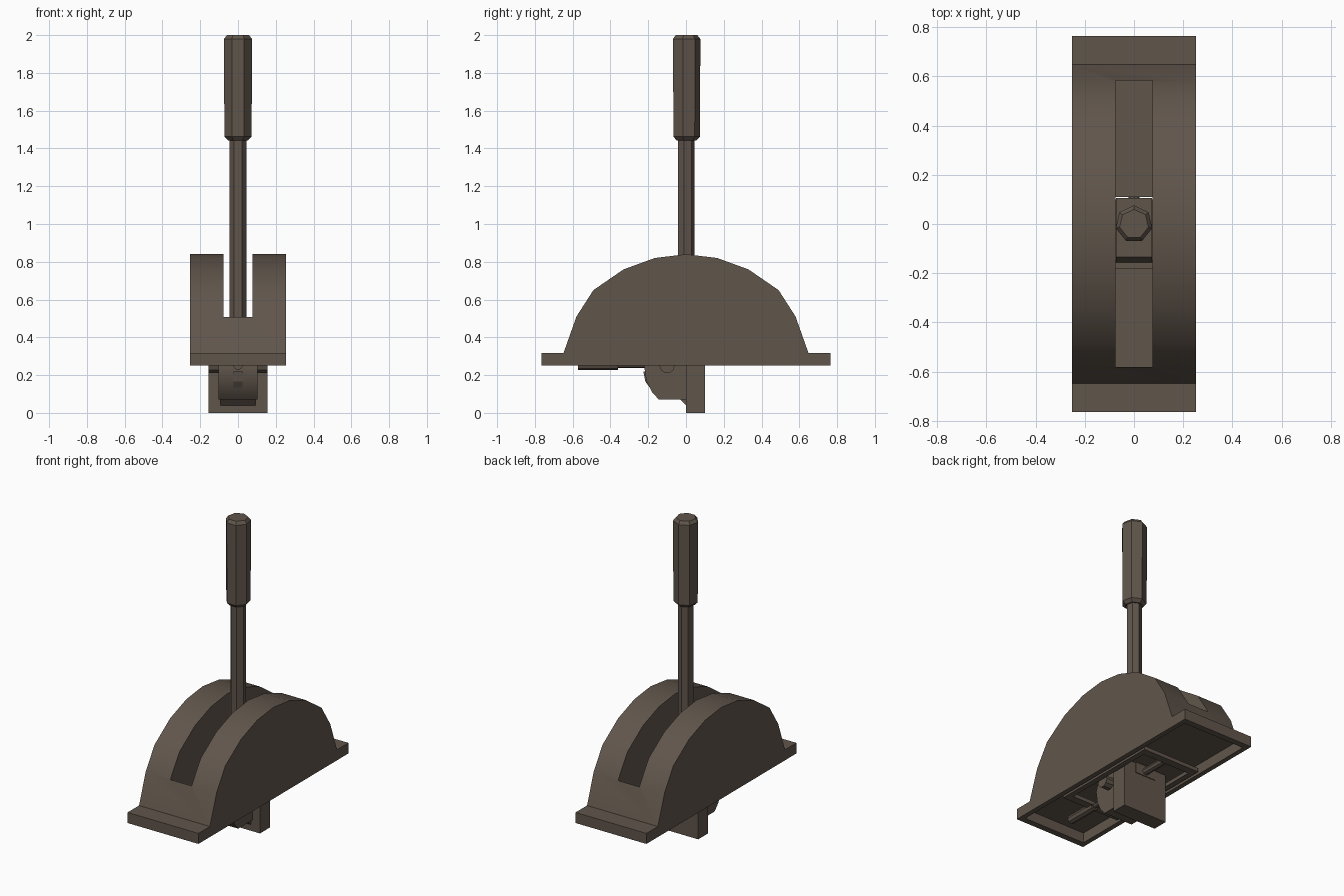
import bpy, bmesh, math
from mathutils import Matrix, Vector

if "Cube" in bpy.data.objects:
    bpy.data.objects.remove(bpy.data.objects["Cube"])

brown = bpy.data.materials.new("dark_brown_metal")
brown.diffuse_color = (0.118, 0.092, 0.071, 1)
brown.use_nodes = True
brown.node_tree.nodes["Principled BSDF"].inputs["Base Color"].default_value = brown.diffuse_color


def finish(name, bm, smooth=True):
    bmesh.ops.recalc_face_normals(bm, faces=bm.faces)
    me = bpy.data.meshes.new(name)
    bm.to_mesh(me)
    bm.free()
    me.materials.append(brown)
    ob = bpy.data.objects.new(name, me)
    bpy.context.collection.objects.link(ob)
    if smooth:
        smooth_obj(ob)
    return ob


def smooth_obj(ob):
    bpy.ops.object.select_all(action='DESELECT')
    ob.select_set(True)
    bpy.context.view_layer.objects.active = ob
    bpy.ops.object.shade_smooth_by_angle(angle=math.radians(35))


def prism(name, pts, x0, x1, smooth=True):
    """Extrude a (y, z) profile along x."""
    bm = bmesh.new()
    face = bm.faces.new([bm.verts.new((x0, y, z)) for y, z in pts])
    ext = bmesh.ops.extrude_face_region(bm, geom=[face])
    verts = [v for v in ext["geom"] if isinstance(v, bmesh.types.BMVert)]
    bmesh.ops.translate(bm, verts=verts, vec=(x1 - x0, 0, 0))
    return finish(name, bm, smooth)


def box(name, x0, x1, y0, y1, z0, z1):
    return prism(name, [(y0, z0), (y1, z0), (y1, z1), (y0, z1)], x0, x1, False)


def lathe(name, prof, sides, axis='Z', at=(0, 0, 0)):
    """Closed turned part from (radius, height) rings."""
    rot = {'Z': Matrix(), 'X': Matrix.Rotation(math.pi / 2, 4, 'Y'),
           'Y': Matrix.Rotation(-math.pi / 2, 4, 'X')}[axis]
    bm = bmesh.new()
    rings = []
    for r, h in prof:
        rings.append([bm.verts.new(rot @ Vector((r * math.sin(2 * math.pi * i / sides),
                                                 r * math.cos(2 * math.pi * i / sides), h)) + Vector(at))
                      for i in range(sides)])
    for a, b in zip(rings, rings[1:]):
        for i in range(sides):
            j = (i + 1) % sides
            bm.faces.new((a[i], a[j], b[j], b[i]))
    bm.faces.new(rings[0])
    bm.faces.new(rings[-1])
    return finish(name, bm)


def cut(ob, cutters):
    bpy.context.view_layer.objects.active = ob
    for c in cutters:
        c.hide_render = True
        m = ob.modifiers.new("cut", 'BOOLEAN')
        m.operation = 'DIFFERENCE'
        m.solver = 'EXACT'
        m.object = c
        bpy.ops.object.modifier_apply(modifier=m.name)
        bpy.data.objects.remove(c)
    smooth_obj(ob)


# domed housing with end flanges, lever slot and hollow underside
half = [(0.765, 0.25), (0.765, 0.318), (0.648, 0.318), (0.58, 0.51),
        (0.49, 0.65), (0.33, 0.76), (0.165, 0.82)]
profile = half + [(0, 0.84)] + [(-y, z) for y, z in reversed(half)]
housing = prism("housing", profile, -0.253, 0.253, False)
cut(housing, [box("slot_cutter", -0.076, 0.076, -0.581, 0.583, 0.36, 1.0),
              box("hollow_cutter", -0.222, 0.222, -0.725, 0.725, 0.1, 0.315),
              box("floor_gap_cutter", -0.076, 0.076, -0.18, 0.11, 0.2, 0.5)])

# lever rod and grip
lathe("lever_rod", [(0.046, 0.3), (0.046, 1.46)], 7)
lathe("lever_grip", [(0.055, 1.443), (0.074, 1.462), (0.076, 1.98), (0.06, 2.0)], 7)

# hub that carries the lever inside the slot
prism("lever_hub", [(-0.18, 0.25), (0.105, 0.25), (0.105, 0.37), (-0.135, 0.37)],
      -0.073, 0.073, False)

# rectangular frame under the housing
frame = box("under_frame", -0.205, 0.205, -0.40, 0.34, 0.251, 0.275)
cut(frame, [box("frame_cutter", -0.17, 0.17, -0.35, 0.29, 0.2, 0.4)])

# hanging mount block, cam body, small wedge and centre rib
box("mount_block", -0.157, 0.157, 0.0, 0.10, 0.0, 0.315)
prism("cam_body", [(-0.20, 0.315), (-0.222, 0.25), (-0.21, 0.17), (-0.18, 0.11), (-0.145, 0.072),
                   (0.005, 0.072), (0.005, 0.315)], -0.103, 0.103)
prism("cam_wedge", [(-0.035, 0.075), (0.0, 0.04), (0.005, 0.075)], -0.092, 0.092, False)
prism("cam_rib", [(-0.226, 0.22), (-0.215, 0.165), (-0.17, 0.105), (-0.1, 0.11), (-0.1, 0.22)],
      -0.025, 0.025, False)

# cross pin and link rods
lathe("cross_pin", [(0.04, -0.157), (0.04, 0.157)], 10, 'X', (0, -0.10, 0.25))
lathe("link_rod", [(0.015, -0.37), (0.015, -0.2)], 8, 'Y', (0, 0, 0.253))
lathe("link_end", [(0.027, -0.573), (0.027, -0.36)], 8, 'Y', (0, 0, 0.254))
lathe("rear_link", [(0.022, 0.09), (0.022, 0.27)], 8, 'Y', (0, 0, 0.28))
